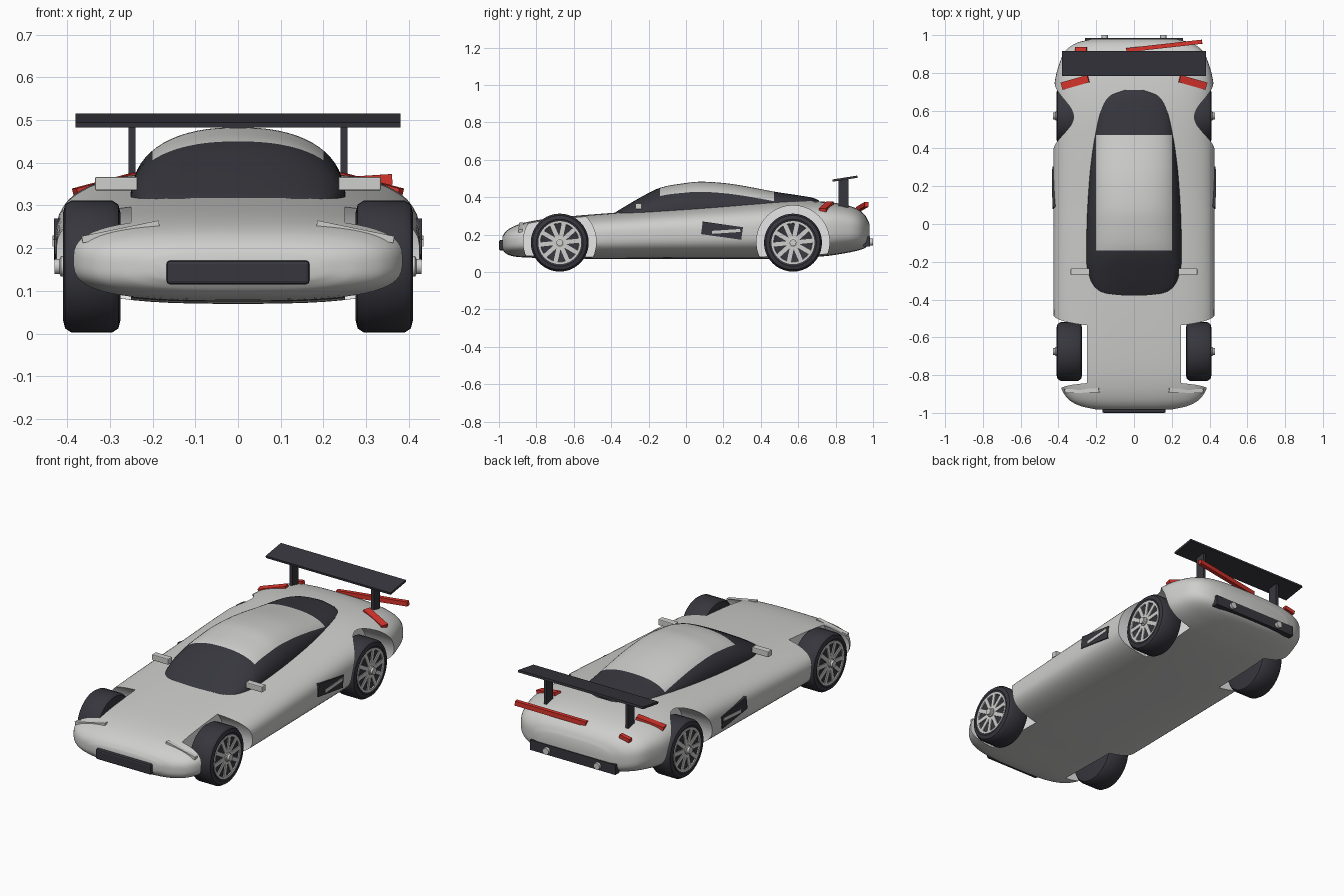
import bpy, bmesh, math
from mathutils import Vector, Matrix

old = bpy.data.objects.get("Cube")
if old:
    bpy.data.objects.remove(old, do_unlink=True)


def material(name, r, g, b):
    m = bpy.data.materials.new(name)
    m.use_nodes = True
    m.diffuse_color = (r, g, b, 1)
    m.node_tree.nodes["Principled BSDF"].inputs["Base Color"].default_value = (r, g, b, 1)
    return m


SILVER = material("silver_paint", 0.62, 0.62, 0.61)
DARK = material("charcoal", 0.037, 0.037, 0.047)
RED = material("lamp_red", 0.7, 0.035, 0.025)
LINER = material("wheel_well_white", 0.9, 0.9, 0.9)


def finish(name, bm, mats, smooth=None):
    bmesh.ops.recalc_face_normals(bm, faces=bm.faces)
    me = bpy.data.meshes.new(name)
    bm.to_mesh(me)
    bm.free()
    ob = bpy.data.objects.new(name, me)
    bpy.context.collection.objects.link(ob)
    for m in mats:
        me.materials.append(m)
    if smooth:
        shade(ob, smooth)
    return ob


def shade(ob, angle):
    bpy.ops.object.select_all(action='DESELECT')
    ob.select_set(True)
    bpy.context.view_layer.objects.active = ob
    bpy.ops.object.shade_smooth_by_angle(angle=math.radians(angle))


def box(name, loc, size, mat, rot=None, bevel=0):
    bm = bmesh.new()
    bmesh.ops.create_cube(bm, size=1, matrix=Matrix.Diagonal((*size, 1)))
    if bevel:
        bmesh.ops.bevel(bm, geom=bm.edges[:], offset=bevel, segments=2,
                        affect='EDGES', profile=0.5)
    ob = finish(name, bm, [mat])
    ob.location = loc
    if rot:
        ob.rotation_euler = rot
    return ob


def bar(name, p, q, depth, height, mat, bevel=0):
    # a box running from p to q
    p, q = Vector(p), Vector(q)
    turn = (q - p).to_track_quat('X', 'Z').to_euler()
    return box(name, (p + q) / 2, ((q - p).length, depth, height), mat, turn, bevel)


def bridge(bm, rings):
    for a, b in zip(rings, rings[1:]):
        for i in range(len(a)):
            j = (i + 1) % len(a)
            bm.faces.new((a[i], a[j], b[j], b[i]))
    bm.faces.new(rings[0])
    bm.faces.new(rings[-1])


def lathe(name, profile, loc, side, mat, segs=40):
    # spins (x, radius) pairs about the axle
    bm = bmesh.new()
    steps = [2 * math.pi * i / segs for i in range(segs)]
    bridge(bm, [[bm.verts.new((side * x, r * math.cos(t), r * math.sin(t))) for t in steps]
                for x, r in profile])
    ob = finish(name, bm, [mat], 35)
    ob.location = loc
    return ob


def refine(rows, n=4):
    # smooth curve through the stations
    out = []
    for i in range(len(rows) - 1):
        a, b, c, d = (Vector(rows[min(max(k, 0), len(rows) - 1)]) for k in range(i - 1, i + 3))
        for k in range(n):
            t = k / n
            m0, m1 = [], []
            for v in range(4):
                dy = c[0] - b[0]
                m0.append((c[v] - a[v]) / (c[0] - a[0]) * dy)
                m1.append((d[v] - b[v]) / (d[0] - b[0]) * dy)
            m0, m1 = Vector(m0), Vector(m1)
            out.append(b * (2*t**3 - 3*t*t + 1) + m0 * (t**3 - 2*t*t + t)
                       + c * (3*t*t - 2*t**3) + m1 * (t**3 - t*t))
    return out + [Vector(rows[-1])]


def loft(stations, power, segs=64):
    # stations: y, half width, bottom, top
    bm = bmesh.new()
    rings = []
    for y, w, lo, hi in refine(stations):
        ring = []
        for i in range(segs):
            t = 2 * math.pi * (i + 0.5) / segs
            c, s = math.cos(t), math.sin(t)
            x = math.copysign(abs(c) ** (2 / power), c) * w
            z = math.copysign(abs(s) ** (2 / power), s) * (hi - lo) / 2
            ring.append(bm.verts.new((x, y, (hi + lo) / 2 + z)))
        rings.append(ring)
    bridge(bm, rings)
    return bm


# body shell
body = finish("body", loft([
    (-.982, .20, .12, .19), (-.965, .28, .10, .215), (-.93, .345, .085, .24),
    (-.87, .385, .078, .262), (-.78, .405, .075, .28), (-.65, .415, .073, .295),
    (-.5, .425, .07, .308), (-.2, .427, .07, .33), (.1, .427, .07, .35),
    (.4, .427, .07, .372), (.6, .423, .075, .382), (.75, .42, .085, .375),
    (.85, .395, .10, .36), (.92, .36, .115, .335), (.96, .30, .13, .30),
    (.98, .22, .15, .26)], 3), [SILVER])

# wheel wells cut into the body
AXLES = {"front": -.675, "rear": .572}
cutters = []
for end, y in AXLES.items():
    for side in (1, -1):
        cut = lathe("well_cutter", [(.25, .195), (.6, .195)], (0, y, .16), side, LINER, 64)
        cut.hide_render = True
        cutters.append(cut)
        mod = body.modifiers.new("well", 'BOOLEAN')
        mod.operation = 'DIFFERENCE'
        mod.solver = 'EXACT'
        mod.material_mode = 'TRANSFER'
        mod.object = cut
bpy.context.view_layer.update()
bpy.context.view_layer.objects.active = body
for mod in list(body.modifiers):
    bpy.ops.object.modifier_apply(modifier=mod.name)
for cut in cutters:
    bpy.data.objects.remove(cut, do_unlink=True)
shade(body, 35)

# canopy with painted roof panel
profile = [(-.39, .09, .31), (-.36, .19, .33), (-.25, .245, .395), (-.14, .252, .45),
           (0, .25, .476), (.08, .247, .483), (.2, .24, .476), (.3, .232, .462),
           (.47, .212, .43), (.62, .185, .407), (.68, .145, .396), (.71, .07, .383)]
rows = []
for y, w, top in profile:
    base = .30 + (y + .39) * .05
    rows.append((y, w, 2 * base - top, top))
bm = loft(rows, 2.3)
for co, no in (((.2, 0, 0), (1, 0, 0)), ((-.2, 0, 0), (1, 0, 0)),
               ((0, -.14, 0), (0, 1, 0)), ((0, .47, 0), (0, 1, 0))):
    bmesh.ops.bisect_plane(bm, geom=bm.verts[:] + bm.edges[:] + bm.faces[:],
                           plane_co=co, plane_no=no, dist=1e-5)
for f in bm.faces:
    c = f.calc_center_median()
    f.material_index = int(abs(c.x) < .2 and -.14 < c.y < .47 and c.z > .35)
finish("canopy", bm, [DARK, SILVER], 40)

# wheels
TYRE = [(.404, .113), (.41, .125), (.405, .145), (.39, .155), (.295, .155),
        (.28, .145), (.275, .125), (.275, .02)]
RIM = [(.3, .115), (.409, .115), (.409, .104), (.398, .1), (.398, .01)]
HUB = [(.39, .024), (.415, .024), (.418, .018), (.43, .018)]
for end, y in AXLES.items():
    for side, label in ((1, "left"), (-1, "right")):
        loc = (0, y, .157)
        lathe(f"{end}_{label}_tyre", TYRE, loc, side, DARK)
        lathe(f"{end}_{label}_rim", RIM, loc, side, SILVER)
        lathe(f"{end}_{label}_hub", HUB, loc, side, SILVER, 16)
        for k in range(10):
            a = 2 * math.pi * k / 10 + .1
            d = Vector((0, math.cos(a), math.sin(a)))
            start = Vector((side * .402, y, .157))
            spoke = bar(f"{end}_{label}_spoke", start + d * .015, start + d * .107,
                        .014, .022, SILVER)
            spoke.rotation_euler = (a, 0, 0)
            spoke.data.transform(Matrix.Rotation(math.pi / 2, 4, 'Z'))

# paired details on both flanks
for s, label in ((1, "left"), (-1, "right")):
    bar(f"{label}_headlight", (s*.185, -.88, .257), (s*.365, -.885, .22), .022, .016, SILVER)
    box(f"{label}_mirror", (s*.285, -.253, .351), (.1, .035, .032), SILVER, bevel=.004)
    bar(f"{label}_tail_light", (s*.24, .77, .362), (s*.38, .73, .325), .04, .03, RED)
    bar(f"{label}_side_vent", (s*.421, .085, .236), (s*.421, .3, .206), .02, .068, DARK)
    bar(f"{label}_vent_slash", (s*.425, .14, .212), (s*.425, .29, .222), .018, .016, SILVER)
    box(f"{label}_wing_post", (s*.248, .842, .42), (.016, .055, .15), DARK)
    bpy.ops.mesh.primitive_cylinder_add(vertices=20, radius=.018, depth=.06,
                                        location=(s*.155, .97, .16),
                                        rotation=(math.pi / 2, 0, 0))
    pipe = bpy.context.object
    pipe.name = f"{label}_exhaust"
    pipe.data.materials.append(SILVER)
    shade(pipe, 35)

# wing, bumper plates and rear light bars
box("rear_wing", (0, .85, .499), (.76, .134, .012), DARK, (math.radians(9), 0, 0))
box("front_grille", (0, -.975, .143), (.335, .05, .056), DARK, bevel=.008)
box("rear_bumper", (0, .967, .163), (.52, .036, .055), DARK)
bar("rear_light_bar", (-.04, .92, .335), (.36, .965, .361), .022, .025, RED)
bar("rear_light_stub", (-.25, .925, .328), (-.31, .925, .316), .025, .02, RED)
